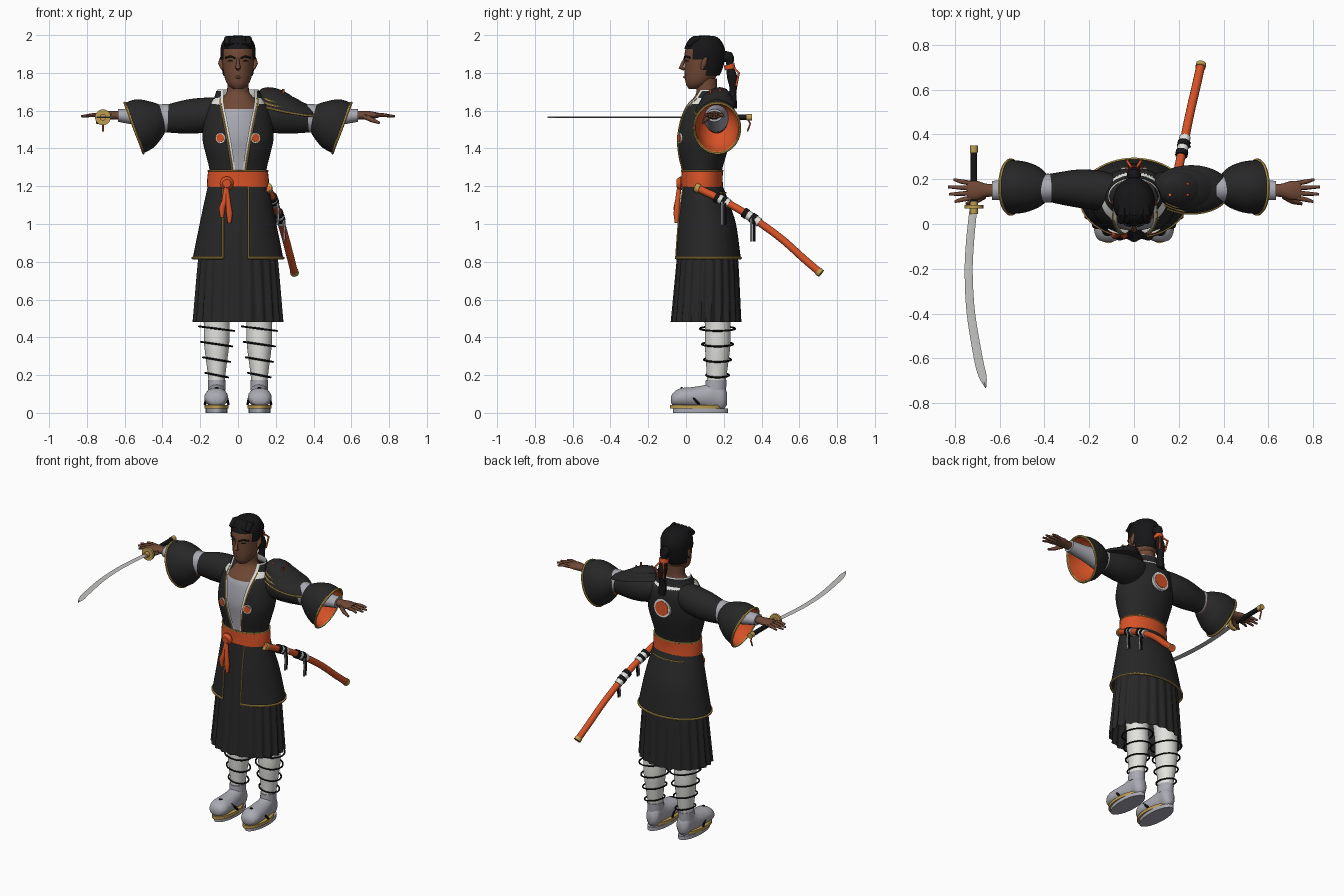
import bpy, bmesh
from math import sin, cos, asin, pi, tau
from mathutils import Vector

if "Cube" in bpy.data.objects:
    bpy.data.objects.remove(bpy.data.objects["Cube"])


def material(name, *rgb):
    m = bpy.data.materials.new(name)
    m.use_nodes = True
    m.diffuse_color = (*rgb, 1)
    m.node_tree.nodes["Principled BSDF"].inputs["Base Color"].default_value = (*rgb, 1)
    return m


black = material("black cloth", .02, .02, .02)
hair_black = material("hair black", .008, .008, .009)
orange = material("orange", .68, .085, .02)
gold = material("gold", .52, .34, .08)
grey = material("grey cloth", .4, .4, .45)
white = material("white wrap", .76, .76, .73)
skin = material("brown skin", .16, .065, .036)
steel = material("steel", .55, .56, .54)


def ring(c, u, v, a0=0, a1=tau):
    return (*c, *u, *v, a0, a1)


def level(z, rx, y0, y1, gap=None, x=0):
    """Horizontal ring; gap is the (left, right) x of a front opening."""
    a0, a1 = (asin(gap[1] / rx), tau + asin(gap[0] / rx)) if gap else (0, tau)
    return ring((x, (y0 + y1) / 2, z), (rx, 0, 0), (0, (y1 - y0) / 2, 0), a0, a1)


def point(r, t, k=1):
    a = r[9] + (r[10] - r[9]) * t
    return Vector(r[:3]) + k * (Vector(r[3:6]) * sin(a) - Vector(r[6:9]) * cos(a))


def spline(rows, n=4):
    """Catmull-Rom interpolation of any list of tuples."""
    out = []
    for i in range(len(rows) - 1):
        p, q, r, s = (rows[max(0, min(len(rows) - 1, i + d))] for d in (-1, 0, 1, 2))
        for j in range(n):
            t = j / n
            out.append(tuple(b + t / 2 * (c - a + t * (2*a - 5*b + 4*c - d + t * (3*b - a - 3*c + d)))
                             for a, b, c, d in zip(p, q, r, s)))
    return out + [tuple(rows[-1])]


def loft(name, rings, mats, n=32, caps=True, pleat=0, rule=None, drop=None, loop=False):
    """Skin a row of rings; rule picks a material, drop removes faces."""
    bm = bmesh.new()
    closed = abs(rings[0][10] - rings[0][9] - tau) < .001
    m = n if closed else n + 1
    rows = []
    for i, r in enumerate(rings):
        k = pleat * i / (len(rings) - 1)
        rows.append([bm.verts.new(point(r, j / n, 1 + k * cos(tau * 22 * j / n))) for j in range(m)])
    for i in range(len(rows) if loop else len(rows) - 1):
        a, b = rows[i], rows[(i + 1) % len(rows)]
        for j in range(n):
            k = (j + 1) % m
            bm.faces.new((a[j], a[k], b[k], b[j]))
    if caps and closed and not loop:
        bm.faces.new(rows[0])
        bm.faces.new(rows[-1])
    if drop:
        bad = [f for f in bm.faces if drop(f.calc_center_median())]
        bmesh.ops.delete(bm, geom=bad, context="FACES")
    bmesh.ops.recalc_face_normals(bm, faces=bm.faces)
    mats = mats if isinstance(mats, tuple) else (mats,)
    for f in bm.faces:
        f.smooth = True
        if rule:
            f.material_index = rule(f.calc_center_median())
    mesh = bpy.data.meshes.new(name)
    bm.to_mesh(mesh)
    bm.free()
    for x in mats:
        mesh.materials.append(x)
    mesh.set_sharp_from_angle(angle=pi / 4)
    ob = bpy.data.objects.new(name, mesh)
    bpy.context.collection.objects.link(ob)
    return ob


def tube(name, path, radii, mat, n=10, up=None, loop=False):
    """Round bar along a path; radii is one number or one per point."""
    path = [Vector(p) for p in path]
    radii = radii if isinstance(radii, (list, tuple)) else [radii] * len(path)
    whole = (path[-1] - path[0]).normalized()
    up = Vector(up or ((0, 0, 1) if abs(whole.x) > .7 else (1, 0, 0)))
    rings = []
    for i, p in enumerate(path):
        a, b = (path[i - 1], path[(i + 1) % len(path)]) if loop else (path[max(i - 1, 0)], path[min(i + 1, len(path) - 1)])
        t = (b - a).normalized()
        u = t.cross(up).normalized()
        rings.append(ring(p, u * radii[i], t.cross(u) * radii[i]))
    return loft(name, rings, mat, n, loop=loop)


def rim(name, r, radius, mat, up, t0=0, t1=1, n=40):
    loop = t1 - t0 == 1 and abs(r[10] - r[9] - tau) < .001
    pts = [point(r, t0 + (t1 - t0) * i / n) for i in range(n if loop else n + 1)]
    tube(name, pts, radius, mat, 6, up, loop)


Z = (0, 0, 1)

# Head, neck and inner shirt
skull = spline([level(1.715, .025, .015, .07), level(1.74, .055, 0, .12), level(1.78, .072, -.006, .16),
                level(1.83, .081, -.008, .185), level(1.88, .086, -.01, .195), level(1.92, .086, -.004, .195),
                level(1.955, .076, .01, .18), level(1.98, .052, .035, .155), level(1.987, .012, .08, .11)])
loft("head", skull, skin)
shirt = spline([level(1.2, .14, -.005, .17), level(1.36, .15, -.02, .19), level(1.46, .165, -.03, .21),
                level(1.56, .15, -.018, .22), level(1.61, .125, -.002, .2), level(1.66, .09, .035, .18),
                level(1.7, .06, .055, .165), level(1.77, .056, .05, .165)], 6)
loft("inner_shirt_and_neck", shirt, (grey, skin), rule=lambda c: int(c.z > 1.612))
tube("nose", [(0, -.004, 1.88), (0, -.018, 1.85), (0, -.026, 1.828), (0, -.008, 1.818)], [.006, .009, .014, .008], skin)
tube("lips", [(-.028, .006, 1.776), (0, -.007, 1.778), (.028, .006, 1.776)], [.003, .008, .003], skin)
for s, side in ((-1, "right"), (1, "left")):
    tube(side + "_brow", [(s*.014, -.009, 1.877), (s*.04, -.002, 1.888), (s*.066, .022, 1.88)], .005, hair_black)
    tube(side + "_eye", [(s*.022, -.004, 1.862), (s*.038, .002, 1.864), (s*.055, .013, 1.862)], [.002, .005, .002], hair_black)
    tube(side + "_ear", [(s*.082, .085, 1.82), (s*.09, .095, 1.85), (s*.086, .105, 1.88)], [.008, .016, .01], skin)

# Hair, ponytail and ribbon
scalp = [ring((r[0], r[1] + .003, 1.85 + (r[2] - 1.85) * 1.08), [x * 1.08 for x in r[3:6]], [y * 1.08 for y in r[6:9]])
         for r in skull]
loft("hair", scalp, hair_black, drop=lambda c: c.z < (1.925 if c.y < .04 else 1.875 if c.y < .1 else 1.79))
for i in range(5):
    x = -.06 + i * .03
    tube("swept_lock", [(x, .01, 1.945), (x * .9, .045, 1.978), (x * .7, .12, 1.975)], [.014, .02, .014], hair_black)
tail = spline([(0, .18, 1.87), (0, .225, 1.885), (0, .235, 1.82), (0, .25, 1.74), (0, .245, 1.67), (0, .25, 1.61)])
tube("ponytail", tail, [.02 + .014 * sin(pi * i / 7) ** 2 * (1 - i / 25) for i in range(len(tail))], hair_black)
tube("hair_tie", [(0, .228, 1.845), (0, .234, 1.82)], .03, orange)
for s in (-1, 1):
    tube("hair_ribbon", [(s*.01, .25, 1.83), (s*.03, .28, 1.8), (s*.02, .265, 1.73)], .006, orange)

# Open robe over a white under robe
shape = ((1.2, .152, -.015, .185, .022), (1.28, .15, -.02, .19, .03), (1.36, .168, -.04, .212, .042),
         (1.45, .188, -.05, .235, .057), (1.55, .18, -.04, .25, .076), (1.62, .16, -.018, .245, .09),
         (1.665, .128, .02, .215, .092), (1.705, .115, .045, .205, .09))
robe = spline([level(z, rx, a, b, (-g, g + .01)) for z, rx, a, b, g in shape])
under = spline([level(z + .008, rx - .006, a + .005, b - .006, (.016 - g, g - .006)) for z, rx, a, b, g in shape])
loft("robe", robe, black, 48)
loft("under_robe", under, white, 48)
for t in (0, 1):
    tube("robe_trim", [point(r, t) for r in robe[:-4]], .005, gold, 6)

# Chest and back badges
def badge(name, c, d, r):
    c, d = Vector(c), Vector(d).normalized()
    tube(name + "_border", [c - d * .015, c + d * .004], r, white, 20)
    tube(name + "_centre", [c, c + d * .007], r * .78, orange, 20)

for s in (-1, 1):
    badge("chest_badge", (s*.092, -.034, 1.455), (s*.4, -1, 0), .028)
badge("back_badge", (0, .25, 1.52), (0, 1, .05), .06)

# Sash, knot and tassels
loft("sash", spline([level(1.195, .165, -.026, .196), level(1.24, .163, -.024, .194), level(1.282, .158, -.024, .196)]), orange)
rim("sash_trim", level(1.282, .157, -.023, .195), .005, gold, Z)
tube("sash_knot", [(-.06, -.005, 1.215), (-.06, -.03, 1.215), (-.06, -.05, 1.215)], [.03, .037, .022], orange, 16)
for x, z in ((-.085, 1.035), (-.045, 1.005)):
    tube("tassel", [(-.062, -.035, 1.2), ((x - .06) / 2, -.045, 1.12), (x, -.05, z + .05), (x, -.05, z)], [.012, .014, .017, .01], orange)

# Layered skirts
loft("inner_skirt", spline([level(1.2, .145, -.01, .18), level(1.0, .185, -.03, .25), level(.82, .208, -.045, .272),
                            level(.48, .235, -.075, .287)]), black, 132, False, .035)
gap = (-.08, .055)
overskirt = spline([level(1.2, .16, -.02, .195, gap), level(1.12, .178, -.032, .225, gap), level(1.0, .203, -.046, .265, gap),
                    level(.82, .24, -.058, .29, gap)])
loft("overskirt", overskirt, black, 48)
rim("overskirt_hem", overskirt[-1], .007, gold, Z, n=60)
rim("overskirt_back_trim", level(1.165, .17, -.025, .212), .004, gold, Z, .38, .62)
for t in (0, 1):
    tube("overskirt_edge", [point(r, t) for r in overskirt], .005, gold, 6)

for s, side in ((-1, "right"), (1, "left")):
    # Sleeves
    def across(x, y, z, ry, rz, lean=0):
        return ring((s * x, y, z), (0, ry, 0), (s * lean, 0, rz))
    loft(side + "_upper_sleeve", spline([across(.07, .145, 1.6, .07, .07), across(.15, .15, 1.58, .088, .09),
                                         across(.25, .158, 1.57, .085, .092), across(.34, .16, 1.562, .07, .08),
                                         across(.4, .162, 1.555, .058, .068)]), black)
    flare = spline([across(.39, .162, 1.55, .062, .072), across(.43, .165, 1.55, .092, .096, .025),
                    across(.49, .165, 1.533, .114, .127, .045), across(.55, .165, 1.508, .121, .133, .05)])
    loft(side + "_flared_sleeve", flare, black, 40, False)
    lining = [ring(r[:3], [a * .95 for a in r[3:6]], [a * .95 for a in r[6:9]]) for r in flare]
    loft(side + "_sleeve_lining", lining, orange, 40, False)
    rim(side + "_cuff_trim", flare[-1], .007, gold, (s, 0, .4))
    loft(side + "_inner_sleeve", spline([across(.34, .16, 1.56, .06, .07), across(.4, .16, 1.56, .064, .074), across(.5, .155, 1.565, .05, .05),
                                         across(.635, .15, 1.575, .042, .034)]), grey)
    # Hands
    loft(side + "_hand", spline([across(.6, .15, 1.575, .026, .024), across(.66, .15, 1.575, .03, .022),
                                 across(.7, .15, 1.577, .042, .02), across(.745, .15, 1.575, .042, .014)]), skin, 20)
    for i in range(4):
        y, tip = .116 + i * .022, (.8, .826, .83, .805)[i]
        tube(side + "_finger", [(s*.73, y, 1.576), (s*.77, y + (i - 1.5) * .005, 1.577), (s * tip, y + (i - 1.5) * .011, 1.57)],
             [.011, .01, .006], skin, 8)
    tube(side + "_thumb", [(s*.67, .125, 1.57), (s*.71, .1, 1.55), (s*.75, .09, 1.535)], [.015, .012, .007], skin, 8)

    # Wrapped legs with cord
    x = s * .113
    loft(side + "_leg", spline([level(.13, .042, .11, .205, x=x), level(.2, .046, .11, .215, x=x), level(.36, .066, .1, .235, x=x),
                                level(.47, .068, .1, .235, x=x), level(.62, .075, .08, .235, x=x)]), white)
    for i in range(4):
        z, r = .2 + i * .082, .053 + i * .011
        rim(side + "_leg_cord", ring((x, .167, z), (r + .008, 0, -.012), (0, r + .008, 0)), .005, hair_black, Z, n=28)
    # Feet and sandals
    def along(y, z, rx, rz):
        return ring((x + s * .02 * (.1 - y), y, z), (rx, 0, 0), (0, 0, rz))
    loft(side + "_foot", spline([along(.218, .075, .02, .03), along(.195, .085, .043, .068), along(.15, .095, .046, .078),
                                 along(.1, .085, .052, .063), along(.03, .082, .06, .054), along(-.03, .08, .062, .05),
                                 along(-.068, .072, .045, .034), along(-.08, .07, .016, .014)]), grey)
    loft(side + "_ankle_cuff", [level(.12, .046, .1, .212, x=x), level(.175, .047, .105, .215, x=x)], grey)
    sole = level(.02, .062, -.085, .215, x=x)
    loft(side + "_sandal", [level(z, .064, -.086, .19, x=x) for z in (.022, .042)], gold)
    loft(side + "_sandal_sole", [level(z, .058, -.07, .222, x=x) for z in (0, .024)], grey)
    for d in (-1, 1):
        tube(side + "_sandal_strap", [(x + d*.062, .07, .045), (x + d*.05, .02, .1), (x, -.025, .132)], .007, hair_black, 6)

# Layered shoulder guard on the left
for i in range(3):
    rx, ry, z = .175 - i * .034, .108 - i * .014, 1.612 + i * .022
    dome = [ring((.255 - i * .02, .155, z + .055 * sin(a)), (rx * cos(a), 0, -.035 * cos(a)), (0, ry * cos(a), .02 * cos(a)))
            for a in (0, .3, .6, .9, 1.2, 1.5)]
    loft("shoulder_plate", dome, black)
    rim("shoulder_plate_trim", dome[0], .006, gold, Z, -.12, .3)
for a in range(4):
    tube("shoulder_stud", [(.16 + a % 2 * .08, .13 + a // 2 * .05, 1.69), (.16 + a % 2 * .08, .13 + a // 2 * .05, 1.714)], .006, orange, 8)

# Sword held in the right hand
blade = spline([(-.717, .07, .017), (-.732, -.08, .018), (-.738, -.22, .018), (-.728, -.4, .019), (-.695, -.6, .02),
                (-.676, -.68, .018), (-.662, -.732, .002)])
loft("blade", [ring((x, y, 1.565), (w, 0, 0), (0, 0, .005)) for x, y, w in blade], steel, 4)
hx, hz = -.715, 1.565
tube("sword_guard", [(hx, .07, hz), (hx, .084, hz)], .042, gold, 24)
tube("blade_collar", [(hx, .045, hz), (hx, .1, hz)], .018, gold)
tube("sword_grip", [(hx, .09, hz), (hx, .33, hz)], .015, hair_black)
tube("sword_pommel", [(hx, .32, hz), (hx, .35, hz)], .018, gold)
tube("sword_cord", [(hx, .325, hz), (hx, .34, 1.53), (hx, .325, 1.49)], .005, orange, 6)

# Scabbard on the left hip
path = spline([(.155, .05, 1.195), (.183, .175, 1.135), (.215, .325, 1.05), (.25, .495, .93), (.28, .625, .815), (.3, .715, .738)], 8)
tube("scabbard", path, .02, orange, 14)
tube("scabbard_mouth", path[:3], .025, gold, 14)
tube("scabbard_tip", path[-3:], .023, gold, 14)
for start in (7, 15):
    for i in range(4):
        p, q = Vector(path[start + i]), Vector(path[start + i + 1])
        tube("scabbard_binding", [p, q], .025 if i % 2 else .028, white if i % 2 else hair_black, 14)
    x, y, z = path[start + 2]
    for d, mat in ((0, grey), (.016, hair_black)):
        tube("hanging_cord", [(x + .02, y + d, z), (x + .028, y + d, z - .06), (x + .024, y + d, z - .13)], .007, mat, 6)
